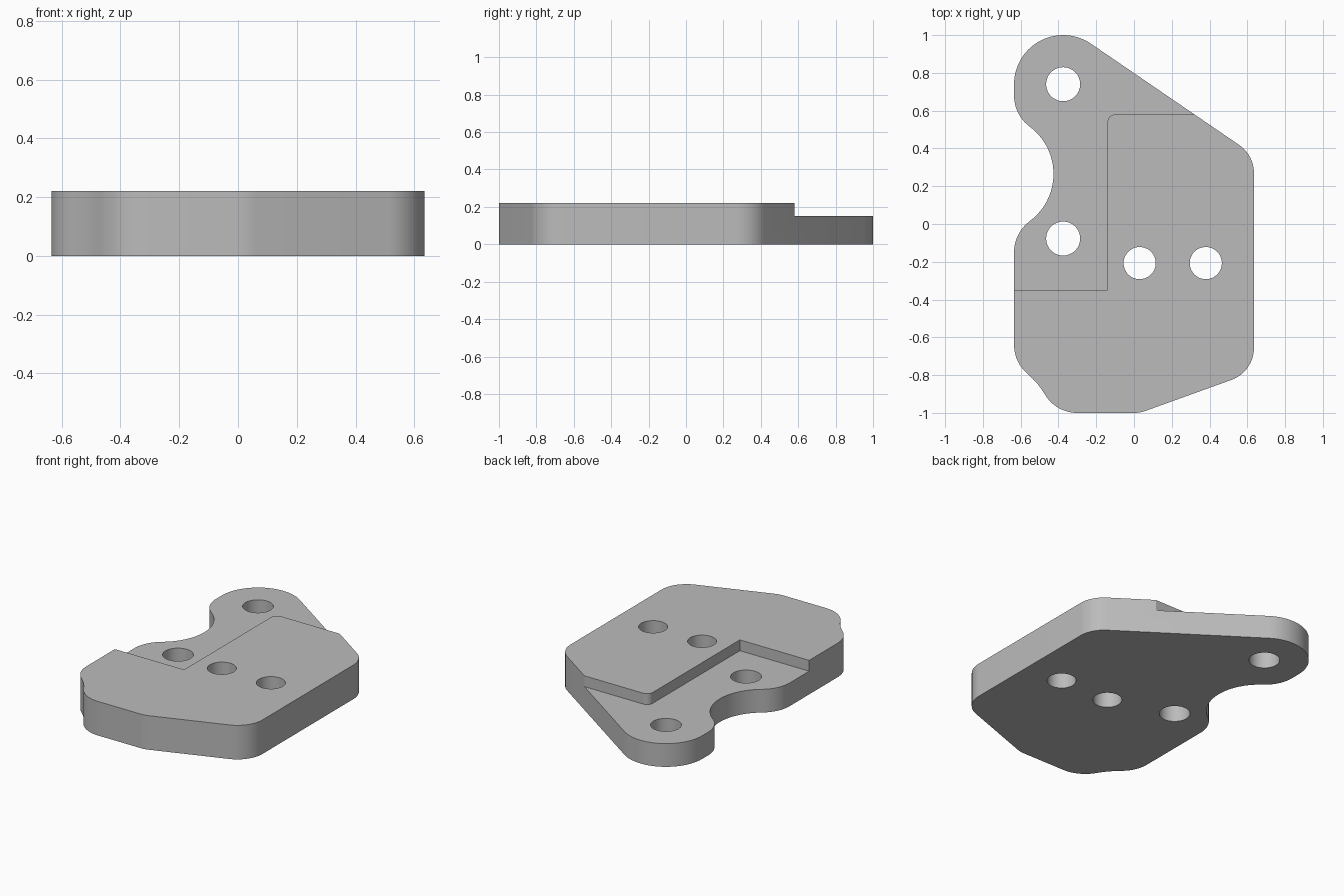
import bpy
import bmesh
from math import radians, cos, sin, hypot

cube = bpy.data.objects.get("Cube")
if cube:
    bpy.data.objects.remove(cube, do_unlink=True)

TOP, STEP = 0.22, 0.15

grey = bpy.data.materials.new("plain grey")
grey.use_nodes = True
colour = (0.5, 0.5, 0.5, 1)
grey.diffuse_color = colour
grey.node_tree.nodes["Principled BSDF"].inputs["Base Color"].default_value = colour


def arc(cx, cy, r, start, end):
    """Points along an arc, angles in degrees."""
    n = max(4, round(abs(end - start) / 5))
    angles = [radians(start + (end - start) * i / n) for i in range(n + 1)]
    return [(cx + r * cos(a), cy + r * sin(a)) for a in angles]


def prism(name, points, z0, z1):
    """Extrude a closed outline between two heights."""
    bm = bmesh.new()
    face = bm.faces.new([bm.verts.new((x, y, z0)) for x, y in points])
    new = bmesh.ops.extrude_face_region(bm, geom=[face])["geom"]
    bmesh.ops.translate(bm, vec=(0, 0, z1 - z0),
                        verts=[v for v in new if isinstance(v, bmesh.types.BMVert)])
    bmesh.ops.recalc_face_normals(bm, faces=bm.faces)
    mesh = bpy.data.meshes.new(name)
    bm.to_mesh(mesh)
    bm.free()
    mesh.materials.append(grey)
    obj = bpy.data.objects.new(name, mesh)
    bpy.context.collection.objects.link(obj)
    return obj


def cut(target, cutter):
    """Subtract a cutter, then discard it."""
    cutter.hide_render = True
    mod = target.modifiers.new("cut", "BOOLEAN")
    mod.operation = "DIFFERENCE"
    mod.solver = "EXACT"
    mod.object = cutter
    bpy.context.view_layer.objects.active = target
    bpy.ops.object.modifier_apply(modifier=mod.name)
    bpy.data.objects.remove(cutter, do_unlink=True)


# Plate outline: rounded corners joined by straight edges, anticlockwise
corners = [
    (0, -0.82, 0.18, -90, -70),             # front edge bend
    (0.455, -0.656, 0.18, -70, 0),          # front left corner
    (0.455, 0.27, 0.18, 0, 55.5),           # back left corner
    (-0.375, 0.74, 0.26, 55.5, 180),        # rounded lug
    (-0.43, 0.68, 0.205, 180, 233.5),       # lug shoulder
    (-0.737, 0.265, 0.311, 53.5, -53.5),    # large side notch
    (-0.43, -0.15, 0.205, 126.5, 180),      # shoulder below notch
    (-0.435, -0.64, 0.2, 180, 230),         # lower side corner
    (-0.825, -1.11, 0.41, 50, 30.5),        # shallow hollow
    (-0.30, -0.80, 0.2, 210.5, 270),        # front right corner
]
outline = []
for corner in corners:
    for p in arc(*corner):
        if not outline or hypot(p[0] - outline[-1][0], p[1] - outline[-1][1]) > 0.008:
            outline.append(p)
plate = prism("bracket_plate", outline, 0, TOP)

# Lowered ledge around the back right side
ledge = [(-2, -0.35), (-0.14, -0.35)] + arc(-0.10, 0.54, 0.04, 180, 90) + [
    (2, 0.58), (2, 2), (-2, 2)]
cut(plate, prism("ledge_cutter", ledge, STEP, 1))

# Through holes
for x, y, r in [(-0.375, 0.74, 0.09), (-0.375, -0.077, 0.09),
                (0.03, -0.207, 0.085), (0.38, -0.207, 0.085)]:
    cut(plate, prism("hole_cutter", arc(x, y, r, 0, 355), -1, 1))

bpy.ops.object.select_all(action="DESELECT")
plate.select_set(True)
bpy.context.view_layer.objects.active = plate
bpy.ops.object.shade_smooth_by_angle(angle=radians(30))
